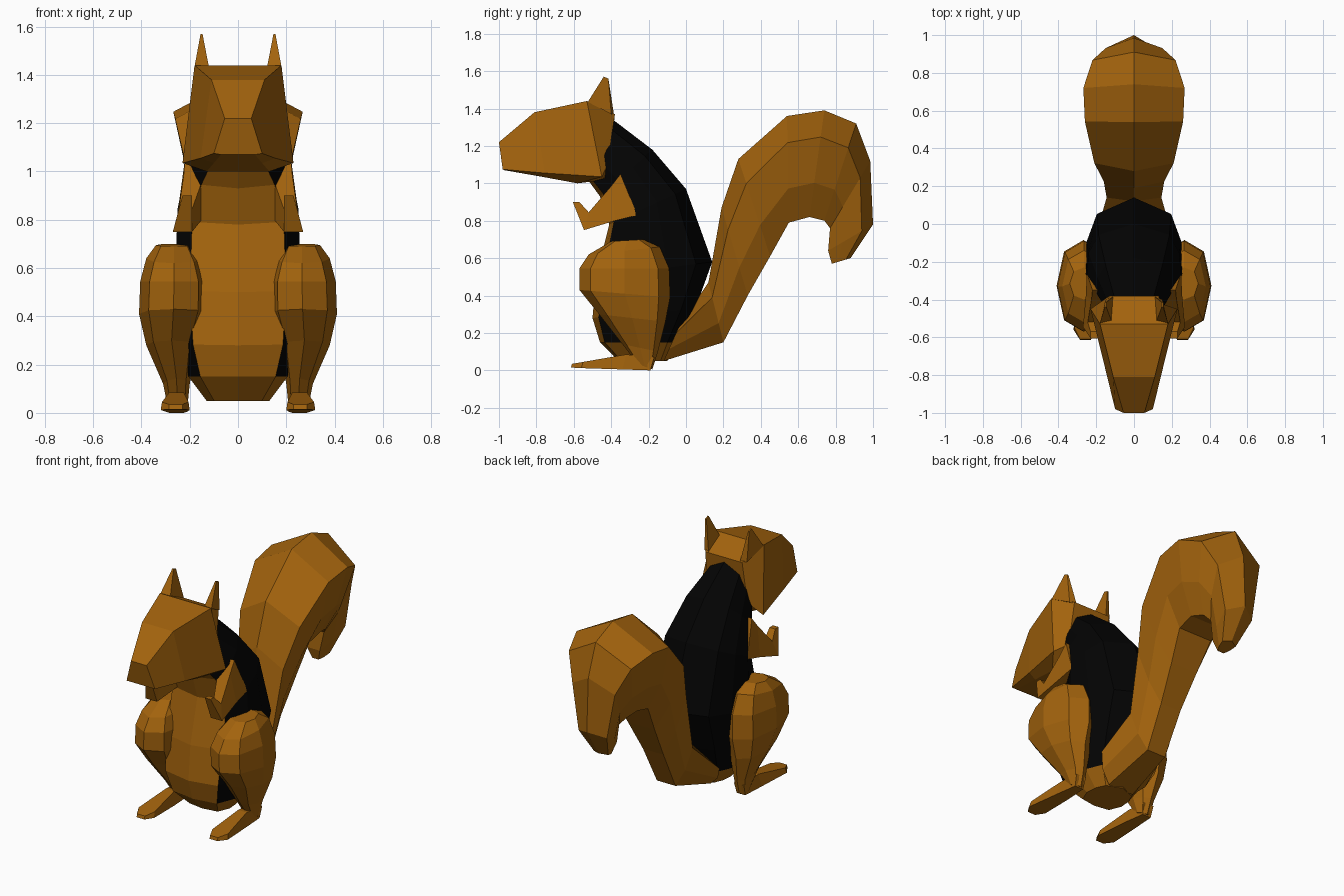
import bpy, bmesh


def material(name, rgb):
    m = bpy.data.materials.new(name)
    m.diffuse_color = (*rgb, 1)
    return m


BROWN = material("warm brown", (0.365, 0.125, 0.004))
BLACK = material("dark back", (0.001, 0.001, 0.001))


def loft(name, rings, mirror=False, rule=None):
    """Skin closed rings of points; rule(ring, side) gives a material index."""
    bm = bmesh.new()
    vs = [[bm.verts.new(p) for p in r] for r in rings]
    n = len(rings[0])
    for i in range(len(vs) - 1):
        for j in range(n):
            k = (j + 1) % n
            f = bm.faces.new((vs[i][j], vs[i][k], vs[i + 1][k], vs[i + 1][j]))
            f.material_index = rule(i, j) if rule else 0
    bm.faces.new(vs[0])
    bm.faces.new(vs[-1])
    bmesh.ops.recalc_face_normals(bm, faces=bm.faces)
    me = bpy.data.meshes.new(name)
    bm.to_mesh(me)
    bm.free()
    me.materials.append(BROWN)
    me.materials.append(BLACK)
    ob = bpy.data.objects.new(name, me)
    bpy.context.collection.objects.link(ob)
    if mirror:
        ob.modifiers.new("Mirror", 'MIRROR').use_mirror_merge = False
    return ob


def both(half):
    """Complete a symmetric ring from its right half."""
    return half + [(-x, y, z) for x, y, z in reversed(half) if x > 0]


def section(a, b, w, shape):
    """Symmetric ring between profile points a and b (y, z), half width w."""
    return both([(w * x, a[0] + (b[0] - a[0]) * t, a[1] + (b[1] - a[1]) * t)
                 for x, t in shape])


def box_ring(lo, hi):
    """Four-sided ring from two edges, each (x0, x1, y, z)."""
    (a, b, y0, z0), (c, d, y1, z1) = lo, hi
    return [(a, y0, z0), (b, y0, z0), (d, y1, z1), (c, y1, z1)]


# Body: brown belly and base, black sides and back
body_shape = [(0, 0), (0.76, 0.06), (1, 0.35), (0.96, 0.62), (0.75, 0.86), (0, 1)]
body = [((-0.36, 0.05), (-0.10, 0.05), 0.13),
        ((-0.46, 0.15), (-0.04, 0.15), 0.205),
        ((-0.50, 0.28), (0.05, 0.33), 0.245),
        ((-0.48, 0.50), (0.14, 0.58), 0.262),
        ((-0.41, 0.78), (0.00, 0.97), 0.25),
        ((-0.46, 0.93), (-0.18, 1.18), 0.20),
        ((-0.54, 1.04), (-0.39, 1.34), 0.13)]
loft("body", [section(*r, body_shape) for r in body],
     rule=lambda i, j: 0 if i == 0 or j in (0, 9) else 1)

# Tail: ridge on the outer curve, widest near it
tail_shape = [(0, 0), (1, 0.25), (0.8, 0.68), (0.45, 1)]
tail = [((-0.03, 0.25), (-0.12, 0.05), 0.20),
        ((0.12, 0.47), (0.20, 0.15), 0.145),
        ((0.19, 0.87), (0.33, 0.40), 0.16),
        ((0.28, 1.13), (0.45, 0.61), 0.21),
        ((0.54, 1.36), (0.55, 0.79), 0.26),
        ((0.74, 1.39), (0.66, 0.82), 0.268),
        ((0.91, 1.32), (0.74, 0.80), 0.22),
        ((0.985, 1.12), (0.77, 0.76), 0.15),
        ((1.0, 0.78), (0.76, 0.64), 0.10),
        ((0.88, 0.60), (0.78, 0.57), 0.05)]
loft("tail", [section(*r, tail_shape) for r in tail])

# Head: from nose to back of skull
head = [[(0.055, -1.0, 1.22), (0.10, -0.98, 1.075), (0.07, -0.97, 1.07)],
        [(0.11, -0.81, 1.38), (0.155, -0.755, 1.055), (0.10, -0.77, 1.035)],
        [(0.18, -0.53, 1.44), (0.23, -0.45, 1.035), (0.13, -0.58, 1.0)],
        [(0.13, -0.38, 1.37), (0.14, -0.42, 1.10), (0.10, -0.42, 1.02)]]
loft("head", [both(h) for h in head])

# Ears
loft("ears", [[(0.18, -0.525, 1.435), (0.12, -0.51, 1.43),
               (0.11, -0.385, 1.365), (0.15, -0.40, 1.37)],
              [(0.155, -0.44, 1.57), (0.147, -0.44, 1.57),
               (0.147, -0.415, 1.56), (0.155, -0.415, 1.56)]], mirror=True)

# Arms: shoulder, forearm, wrist, raised paw
loft("arms", [box_ring((0.14, 0.25, -0.26, 0.83), (0.13, 0.22, -0.35, 1.05)),
              box_ring((0.15, 0.255, -0.38, 0.80), (0.14, 0.225, -0.40, 0.985)),
              box_ring((0.19, 0.27, -0.545, 0.75), (0.19, 0.245, -0.52, 0.845)),
              box_ring((0.19, 0.23, -0.605, 0.90), (0.19, 0.23, -0.57, 0.90))],
     mirror=True)


# Legs: eight-sided rings, haunch down to ankle
def oct_ring(z, y0, y1, x0, x1, tilt=0):
    cx, cy, rx, ry = (x0 + x1) / 2, (y0 + y1) / 2, (x1 - x0) / 2, (y1 - y0) / 2
    dirs = [(1, 0), (.72, .75), (0, 1), (-.72, .75),
            (-1, 0), (-.72, -.75), (0, -1), (.72, -.75)]
    return [(cx + rx * a, cy + ry * b, z + tilt * b) for a, b in dirs]


legs = [(0.695, -0.40, -0.23, 0.19, 0.34, 0.005),
        (0.64, -0.52, -0.14, 0.15, 0.38, 0.02),
        (0.545, -0.57, -0.09, 0.125, 0.405, 0.0),
        (0.41, -0.57, -0.085, 0.125, 0.41, -0.02),
        (0.28, -0.465, -0.11, 0.17, 0.38, -0.02),
        (0.12, -0.34, -0.15, 0.20, 0.31, -0.02),
        (0.02, -0.26, -0.18, 0.21, 0.29, -0.015)]
loft("legs", [oct_ring(*r) for r in legs], mirror=True)

# Feet: heel, instep, ball, toe
loft("feet", [box_ring((0.225, 0.285, -0.19, 0.0), (0.22, 0.29, -0.17, 0.07)),
              box_ring((0.21, 0.30, -0.34, 0.005), (0.225, 0.285, -0.32, 0.085)),
              box_ring((0.20, 0.32, -0.56, 0.012), (0.205, 0.315, -0.55, 0.045)),
              box_ring((0.23, 0.285, -0.615, 0.015), (0.23, 0.285, -0.61, 0.035))],
     mirror=True)
